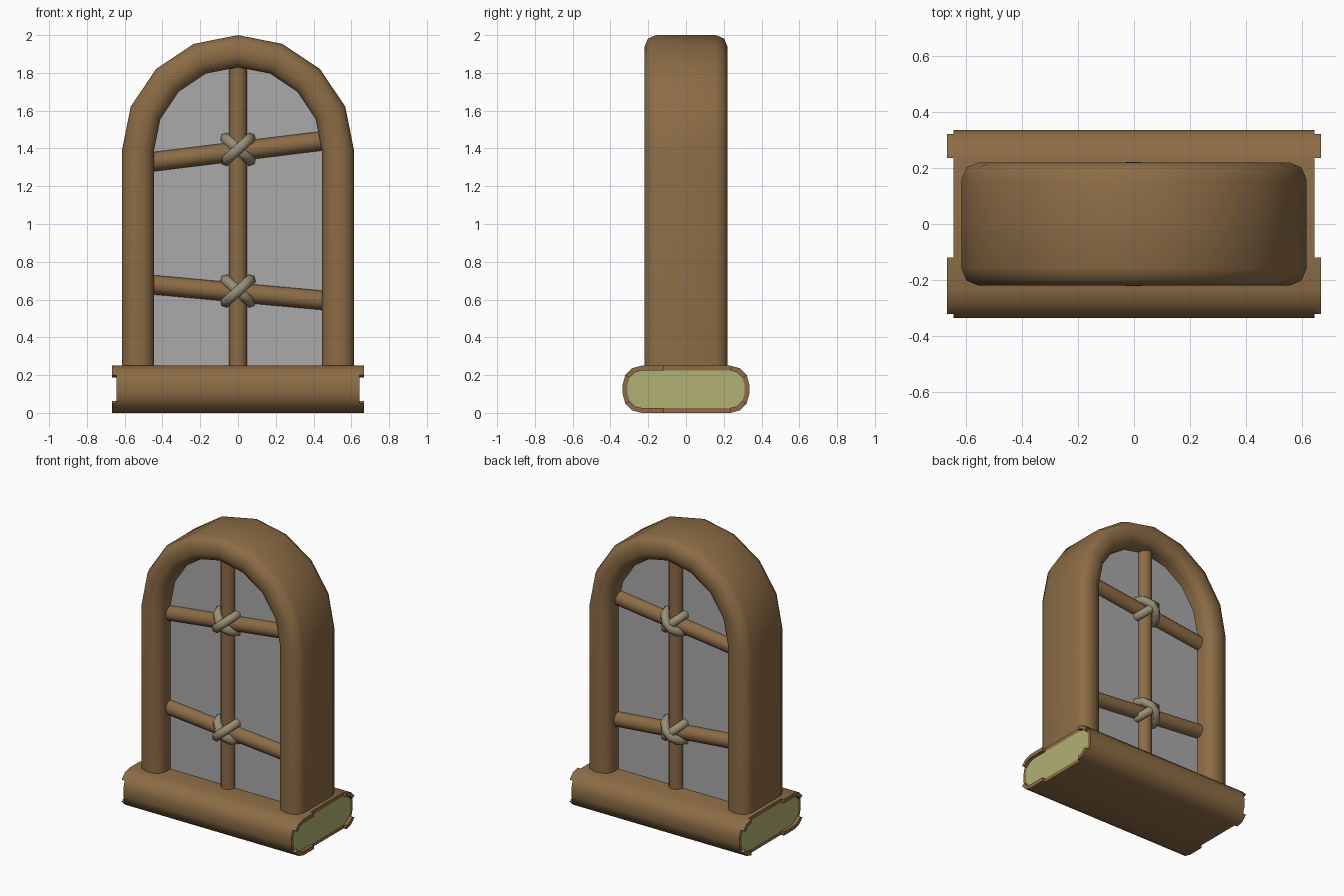
import bpy, bmesh, math
from mathutils import Vector, Matrix

if "Cube" in bpy.data.objects:
    bpy.data.objects.remove(bpy.data.objects["Cube"])


def material(name, rgb):
    m = bpy.data.materials.new(name)
    m.diffuse_color = (*rgb, 1)
    m.use_nodes = True
    m.node_tree.nodes["Principled BSDF"].inputs["Base Color"].default_value = m.diffuse_color
    return m


BARK = material("brown_wood", (0.262, 0.150, 0.060))
CUT = material("pale_cut_wood", (0.44, 0.44, 0.175))
GLASS = material("grey_glass", (0.40, 0.40, 0.40))
ROPE = material("rope", (0.31, 0.275, 0.18))


def finish(bm, name, mats, angle=50):
    bmesh.ops.recalc_face_normals(bm, faces=bm.faces[:])
    me = bpy.data.meshes.new(name)
    bm.to_mesh(me)
    bm.free()
    for m in mats:
        me.materials.append(m)
    ob = bpy.data.objects.new(name, me)
    bpy.context.collection.objects.link(ob)
    bpy.ops.object.select_all(action='DESELECT')
    ob.select_set(True)
    bpy.context.view_layer.objects.active = ob
    bpy.ops.object.shade_smooth_by_angle(angle=math.radians(angle))
    return ob


def rounded_rect(hw, hh, r, segs, split=None):
    """Rounded rectangle, optionally with an extra point on both long sides."""
    pts = []
    for k, (sx, sy) in enumerate([(1, 1), (-1, 1), (-1, -1), (1, -1)]):
        for i in range(segs + 1):
            a = math.pi / 2 * (k + i / segs)
            pts.append((sx * (hw - r) + r * math.cos(a), sy * (hh - r) + r * math.sin(a)))
        if split is not None and k in (0, 2):
            pts.append((split, sy * hh))
    return pts


def bridge(bm, a, b):
    n = len(a)
    return [bm.faces.new((a[i], a[(i + 1) % n], b[(i + 1) % n], b[i])) for i in range(n)]


# Arched frame: rounded section swept up, over and down
ARC_Z, ARC_R = 1.385, 0.53
stations = [(0.0, 0.2)] + [(i * math.pi / 8, ARC_Z) for i in range(9)] + [(math.pi, 0.2)]
section = rounded_rect(0.085, 0.22, 0.062, 2)
bm = bmesh.new()
rings = []
for a, z in stations:
    rings.append([bm.verts.new(((ARC_R + u) * math.cos(a), v, z + (ARC_R + u) * math.sin(a)))
                  for u, v in section])
for a, b in zip(rings, rings[1:]):
    bridge(bm, a, b)
bm.faces.new(rings[0])
bm.faces.new(rings[-1])
finish(bm, "arched_frame", [BARK])

# Sill log: body, bark rim, cut ends, ragged bark tabs
HZ, END, RIM = 0.125, 0.643, 0.026
outer = rounded_rect(0.335, HZ, 0.1, 3, -0.12)
inner = rounded_rect(0.335 - RIM, HZ - RIM, 0.1 - RIM, 3, -0.12)
bm = bmesh.new()
ends, tabs = [], {}
for s in (-1, 1):
    o = [bm.verts.new((s * END, y, z + HZ)) for y, z in outer]
    n = [bm.verts.new((s * END, y, z + HZ)) for y, z in inner]
    rim = bridge(bm, o, n)
    bm.faces.new(n).material_index = 1
    ends.append(o)
    tabs[s] = []
    for f in rim:
        c = f.calc_center_median()
        flat_gap = -0.12 < c.y < 0.2
        side_gap = abs(c.y) > 0.28 and abs(c.z - HZ) < 0.055
        if not flat_gap and not side_gap:
            tabs[s].append(f)
bridge(bm, *ends)
bmesh.ops.recalc_face_normals(bm, faces=bm.faces[:])
for s in (-1, 1):
    geo = bmesh.ops.extrude_face_region(bm, geom=tabs[s])["geom"]
    bmesh.ops.translate(bm, vec=(s * 0.023, 0, 0),
                        verts=[v for v in geo if isinstance(v, bmesh.types.BMVert)])
    bmesh.ops.delete(bm, geom=[f for f in tabs[s] if f.is_valid], context='FACES_ONLY')
finish(bm, "sill_log", [BARK, CUT], 40)


# Round bars
def bar(name, p, q, r=0.051):
    p, q = Vector(p), Vector(q)
    d = q - p
    bm = bmesh.new()
    rot = d.to_track_quat('Z', 'Y').to_matrix().to_4x4()
    bmesh.ops.create_cone(bm, cap_ends=True, segments=10, radius1=r, radius2=r, depth=d.length,
                          matrix=Matrix.Translation((p + q) / 2) @ rot)
    finish(bm, name, [BARK])


# Rope lashing: one loop round a joint
def rope_loop(name, y, z, tilt, depth):
    bm = bmesh.new()
    d = Vector((math.cos(tilt), 0, math.sin(tilt)))
    side = Vector((-d.z, 0, d.x))
    rings = []
    for i in range(10):
        a = 2 * math.pi * i / 10
        out = d * math.cos(a) + Vector((0, math.sin(a), 0))
        c = Vector((0, y, z)) + d * (0.086 * math.cos(a)) + Vector((0, depth * math.sin(a), 0))
        rings.append([bm.verts.new(c + 0.031 * (out * math.cos(b) + side * math.sin(b)))
                      for b in (math.pi / 3 * k for k in range(6))])
    for i in range(10):
        bridge(bm, rings[i], rings[(i + 1) % 10])
    finish(bm, name, [ROPE], 65)


# Panes, bars and lashings on both the front and the back
for face, y in (("front", -0.104), ("back", 0.104)):
    bm = bmesh.new()
    f = bm.faces.new([bm.verts.new((0.5 * math.cos(a), y, z + 0.5 * math.sin(a)))
                      for a, z in stations])
    finish(bm, face + "_glass_pane", [GLASS])
    bar(face + "_upright_bar", (0, y, 0.2), (0, y, 1.87))
    bar(face + "_upper_cross_bar", (-0.47, y, 1.327), (0.47, y, 1.443))
    bar(face + "_lower_cross_bar", (-0.47, y, 0.680), (0.47, y, 0.594))
    for label, z in (("upper", 1.395), ("lower", 0.645)):
        rope_loop(f"{face}_{label}_rope_over", y, z, math.radians(42), 0.092)
        rope_loop(f"{face}_{label}_rope_under", y, z, math.radians(-42), 0.078)
